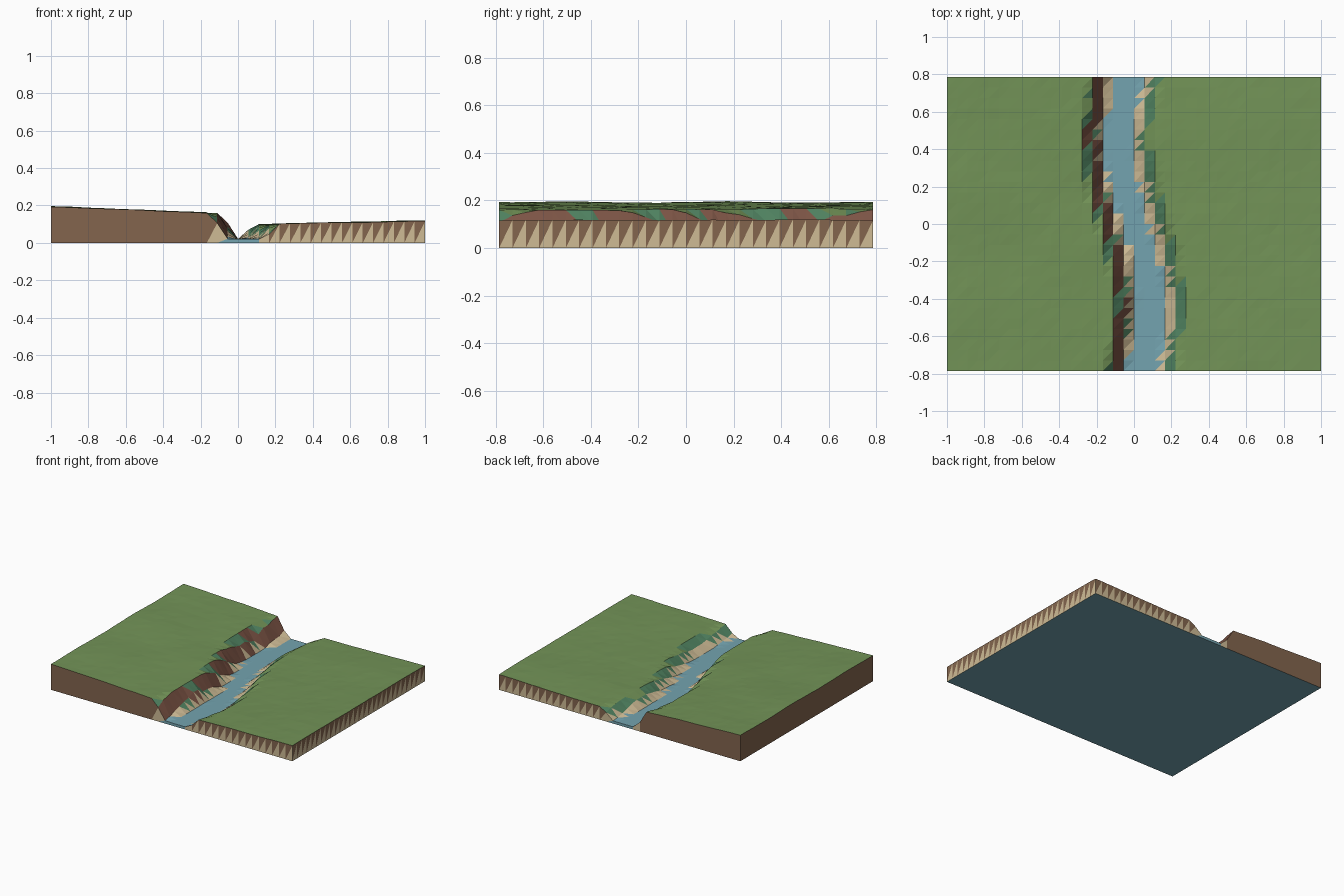
import bpy, bmesh, math
from mathutils import Vector, noise

if "Cube" in bpy.data.objects:
    bpy.data.objects.remove(bpy.data.objects["Cube"])

NX, NY = 36, 28
HX, HY = 1.0, 0.785
FLOOR = 0.02


def material(name, rgb):
    m = bpy.data.materials.new(name)
    m.diffuse_color = [(c / 255) ** 2.2 for c in rgb] + [1]
    m.use_nodes = True
    m.node_tree.nodes["Principled BSDF"].inputs["Base Color"].default_value = m.diffuse_color
    return m


PALETTE = [("water", (115, 162, 174)), ("sand", (205, 186, 148)),
           ("earth", (130, 101, 79)), ("rock", (122, 84, 70)),
           ("moss", (82, 131, 98)), ("grass", (114, 146, 88))]
WATER, SAND, EARTH, ROCK, MOSS, GRASS = range(6)


def smooth(a, b, t):
    t = max(0, min(1, (t - a) / (b - a)))
    return t * t * (3 - 2 * t)


# Ground height: high left plateau, lower right plateau, winding river bed
def height(x, y):
    d = x - (0.01 - 0.085 * math.sin(math.pi * y / 0.9))
    d += 0.015 * noise.noise(Vector((x * 9, y * 9, 4)))
    if d < 0:
        top, k = 0.16 + 0.033 * max(0, -x - 0.15) / 0.85, smooth(0.09, 0.2, -d)
    else:
        top, k = 0.10 + 0.018 * max(0, x - 0.15) / 0.85, smooth(0.07, 0.185, d)
    bump = 0.006 * noise.noise(Vector((x * 3, y * 3, 1)))
    bump += 0.002 * noise.noise(Vector((x * 12, y * 12, 2)))
    return FLOOR + (top + bump - FLOOR) * k


def side_colour(f):
    h = f.calc_center_median().z
    return WATER if h < 0.016 else SAND if h < 0.05 else EARTH


def top_colour(f):
    h, nz = f.calc_center_median().z, f.normal.z
    if h < 0.026:
        return WATER
    if h < 0.052:
        return SAND
    return ROCK if nz < 0.62 else MOSS if nz < 0.87 else GRASS


bm = bmesh.new()


def triangle(a, b, c, colour):
    f = bm.faces.new((a, b, c))
    f.normal_update()
    f.material_index = colour(f)


# Faceted land surface
grid = []
for j in range(NY + 1):
    y = -HY + 2 * HY * j / NY
    row = [-HX + 2 * HX * i / NX for i in range(NX + 1)]
    grid.append([bm.verts.new((x, y, height(x, y))) for x in row])
for j in range(NY):
    for i in range(NX):
        a, b = grid[j][i], grid[j][i + 1]
        c, d = grid[j + 1][i + 1], grid[j + 1][i]
        triangle(a, b, c, top_colour)
        triangle(a, c, d, top_colour)

# Side walls, running counter-clockwise round the block
rim = (grid[0][:-1] + [r[-1] for r in grid[:-1]]
       + grid[-1][:0:-1] + [r[0] for r in grid[:0:-1]])
foot = [bm.verts.new((v.co.x, v.co.y, 0)) for v in rim]
for k in range(len(rim)):
    n = (k + 1) % len(rim)
    triangle(foot[k], foot[n], rim[n], side_colour)
    triangle(foot[k], rim[n], rim[k], side_colour)

# Underside
bm.faces.new(foot[::-1]).material_index = WATER

mesh = bpy.data.meshes.new("river_terrain")
bm.to_mesh(mesh)
bm.free()
for name, rgb in PALETTE:
    mesh.materials.append(material(name, rgb))
bpy.context.collection.objects.link(bpy.data.objects.new("river_terrain", mesh))
